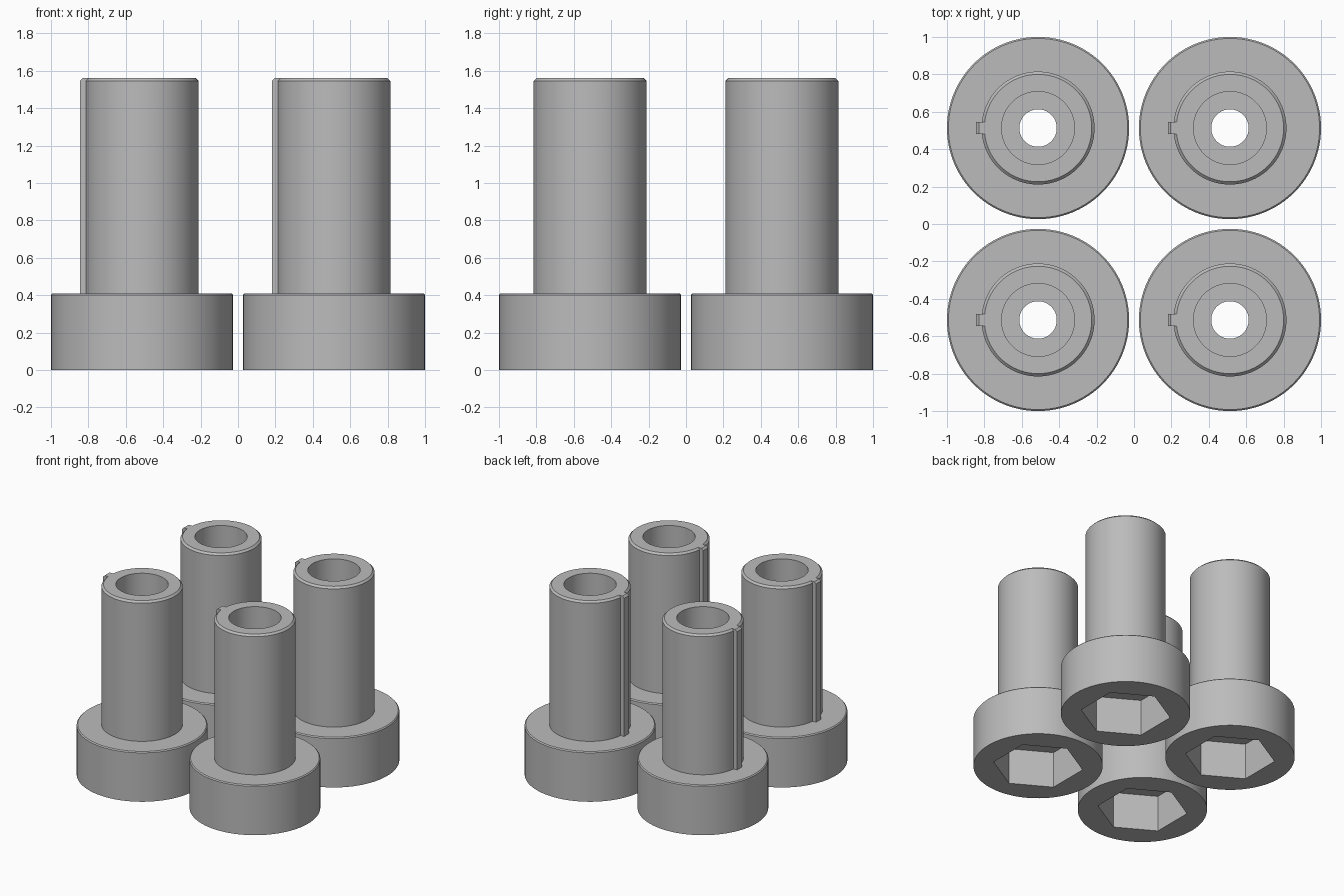
import bpy, bmesh, math

if "Cube" in bpy.data.objects:
    bpy.data.objects.remove(bpy.data.objects["Cube"])

SEG = 96            # divisible by 12, so hexagon corners fall on vertices
CENTER = 0.513      # spacing of the four pieces from the origin
BASE_H, TOP = 0.41, 1.56
HEX_R, HEX_H = 0.34, 0.30

grey = bpy.data.materials.new("plain grey")
grey.diffuse_color = (0.5, 0.5, 0.5, 1)
grey.use_nodes = True
grey.node_tree.nodes["Principled BSDF"].inputs["Base Color"].default_value = grey.diffuse_color


def hexagon(a):
    """Radius of a hexagon with corners on the y axis."""
    d = (a + math.pi / 6) % (math.pi / 3) - math.pi / 6
    return HEX_R * math.cos(math.pi / 6) / math.cos(d)


def finish(bm, name):
    bmesh.ops.recalc_face_normals(bm, faces=bm.faces)
    me = bpy.data.meshes.new(name)
    bm.to_mesh(me)
    bm.free()
    me.materials.append(grey)
    ob = bpy.data.objects.new(name, me)
    bpy.context.collection.objects.link(ob)
    return ob


def bushing(name):
    # Closed section: hex pocket, flange, shaft, counterbore, through hole
    section = [(hexagon, 0), (0.487, 0), (0.487, BASE_H - 0.008),
               (0.479, BASE_H), (0.302, BASE_H), (0.302, TOP - 0.015),
               (0.287, TOP), (0.195, TOP), (0.195, 0.55), (0.10, 0.55),
               (0.10, HEX_H), (hexagon, HEX_H)]
    bm = bmesh.new()
    rings = []
    for r, z in section:
        ring = []
        for i in range(SEG):
            a = 2 * math.pi * i / SEG
            rad = r(a) if callable(r) else r
            ring.append(bm.verts.new((rad * math.cos(a), rad * math.sin(a), z)))
        rings.append(ring)
    for k, ring in enumerate(rings):
        nxt = rings[(k + 1) % len(rings)]
        for i in range(SEG):
            j = (i + 1) % SEG
            bm.faces.new((ring[i], ring[j], nxt[j], nxt[i]))
    return finish(bm, name)


def key(name):
    # Narrow rib along the shaft, with a chamfered top outer edge
    w, x0, x1, c = 0.032, -0.275, -0.332, 0.015
    outline = [(x0, BASE_H), (x1, BASE_H), (x1, TOP - c), (x1 + c, TOP), (x0, TOP)]
    bm = bmesh.new()
    face = bm.faces.new([bm.verts.new((x, -w, z)) for x, z in outline])
    ext = bmesh.ops.extrude_face_region(bm, geom=[face])
    moved = [v for v in ext["geom"] if isinstance(v, bmesh.types.BMVert)]
    bmesh.ops.translate(bm, verts=moved, vec=(0, 2 * w, 0))
    return finish(bm, name)


# Four identical pieces in a square
for row, sy in (("front", -1), ("back", 1)):
    for side, sx in (("left", -1), ("right", 1)):
        body = bushing(f"{row}_{side}_flanged_bushing")
        rib = key(f"{row}_{side}_key")
        for ob in (body, rib):
            ob.location = (sx * CENTER, sy * CENTER, 0)
        bpy.ops.object.select_all(action='DESELECT')
        body.select_set(True)
        bpy.context.view_layer.objects.active = body
        bpy.ops.object.shade_smooth_by_angle(angle=math.radians(30))
